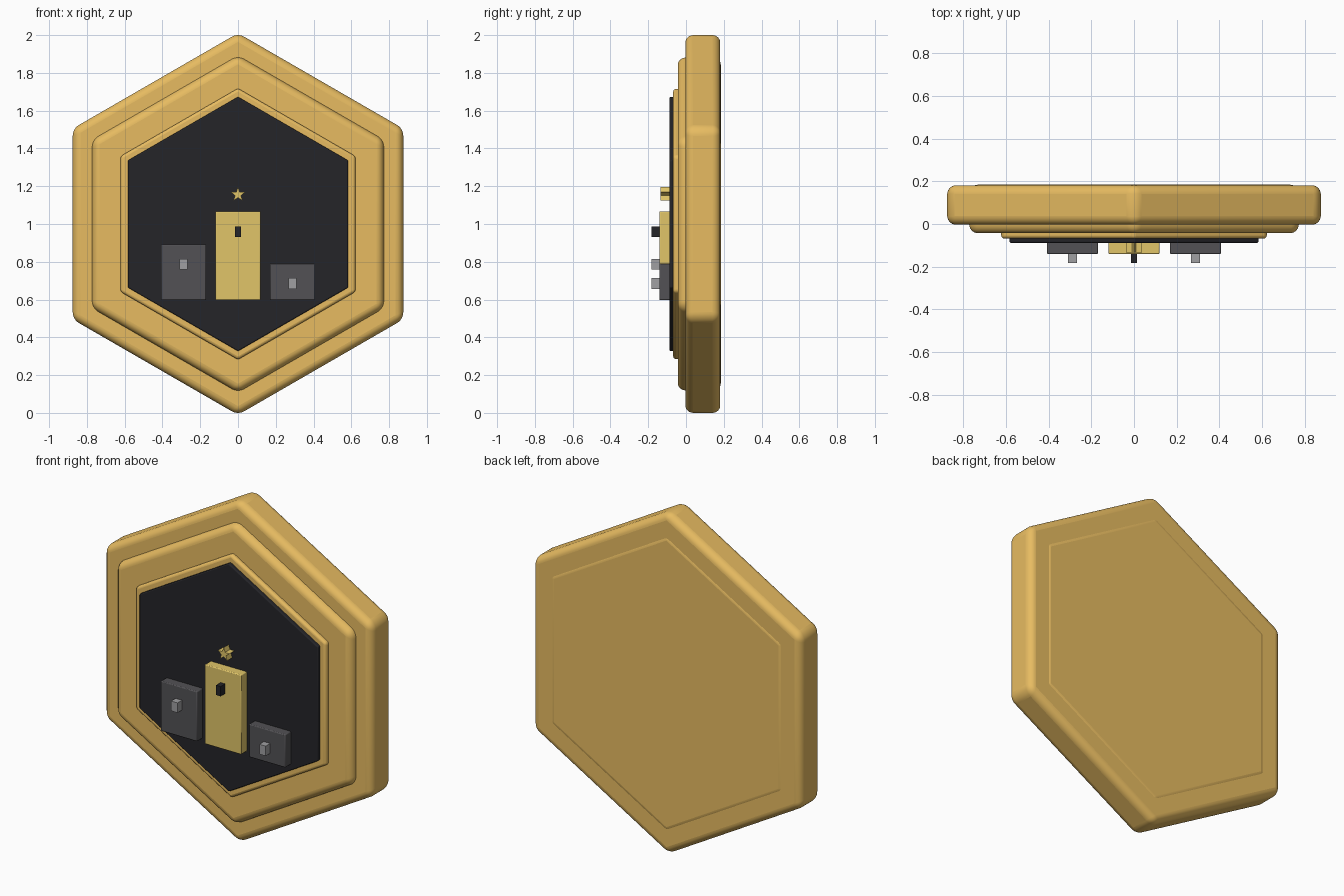
import bpy, bmesh, math

if "Cube" in bpy.data.objects:
    bpy.data.objects.remove(bpy.data.objects["Cube"])

CZ = 1.0  # height of the plaque centre


def material(name, rgb):
    m = bpy.data.materials.new(name)
    m.diffuse_color = (*rgb, 1)
    m.use_nodes = True
    m.node_tree.nodes["Principled BSDF"].inputs["Base Color"].default_value = m.diffuse_color
    return m


GOLD = material("gold", (0.80, 0.50, 0.12))
PALE_GOLD = material("pale_gold", (0.75, 0.56, 0.14))
BLACK = material("black", (0.018, 0.018, 0.022))
GREY = material("dark_grey", (0.085, 0.083, 0.09))
SILVER = material("silver", (0.35, 0.35, 0.36))


def prism(name, profile, y0, y1, mat, bevel=0.0, segments=4):
    """Extrude an x-z profile from y0 (front) to y1 (back)."""
    bm = bmesh.new()
    front = [bm.verts.new((x, y0, z)) for x, z in profile]
    face = bm.faces.new(front)
    back = bmesh.ops.extrude_face_region(bm, geom=[face])["geom"]
    verts = [g for g in back if isinstance(g, bmesh.types.BMVert)]
    bmesh.ops.translate(bm, verts=verts, vec=(0, y1 - y0, 0))
    bmesh.ops.recalc_face_normals(bm, faces=bm.faces)
    me = bpy.data.meshes.new(name)
    bm.to_mesh(me)
    bm.free()
    ob = bpy.data.objects.new(name, me)
    bpy.context.collection.objects.link(ob)
    me.materials.append(mat)
    if bevel:
        mod = ob.modifiers.new("round", 'BEVEL')
        mod.width = bevel
        mod.segments = segments
        mod.limit_method = 'ANGLE'
        bpy.ops.object.select_all(action='DESELECT')
        ob.select_set(True)
        bpy.context.view_layer.objects.active = ob
        bpy.ops.object.shade_smooth_by_angle(angle=math.radians(35))
    return ob


def hexagon(apothem):
    r = apothem / math.cos(math.pi / 6)
    return [(r * math.sin(i * math.pi / 3), CZ + r * math.cos(i * math.pi / 3))
            for i in range(6)]


def rect(x, width, z0, z1):
    a, b = x - width / 2, x + width / 2
    return [(a, z0), (b, z0), (b, z1), (a, z1)]


# Stepped hexagonal plaque
prism("outer_frame", hexagon(0.875), -0.003, 0.181, GOLD, 0.04, 6)
prism("middle_frame", hexagon(0.772), -0.043, 0.184, GOLD, 0.04, 6)
prism("inner_frame", hexagon(0.622), -0.068, 0.02, GOLD, 0.015)
prism("dark_panel", hexagon(0.583), -0.088, -0.03, BLACK, 0.006, 3)

# Podium steps, each with a plain raised marker
for name, x, top, mat, mark_mat, mark_z, mark_w in (
        ("centre", 0.0, 1.067, PALE_GOLD, BLACK, 0.959, 0.03),
        ("left", -0.288, 0.892, GREY, SILVER, 0.787, 0.042),
        ("right", 0.288, 0.792, GREY, SILVER, 0.686, 0.042)):
    prism(name + "_step", rect(x, 0.238, 0.597, top), -0.141, -0.08, mat, 0.005, 2)
    prism(name + "_marker", rect(x, mark_w, mark_z - 0.029, mark_z + 0.029),
          -0.183, -0.135, mark_mat)

# Small star above the tallest step
star = []
for i in range(10):
    r = 0.04 if i % 2 == 0 else 0.0165
    a = i * math.pi / 5
    star.append((r * math.sin(a), 1.156 + r * math.cos(a)))
prism("star", star, -0.134, -0.085, PALE_GOLD)
